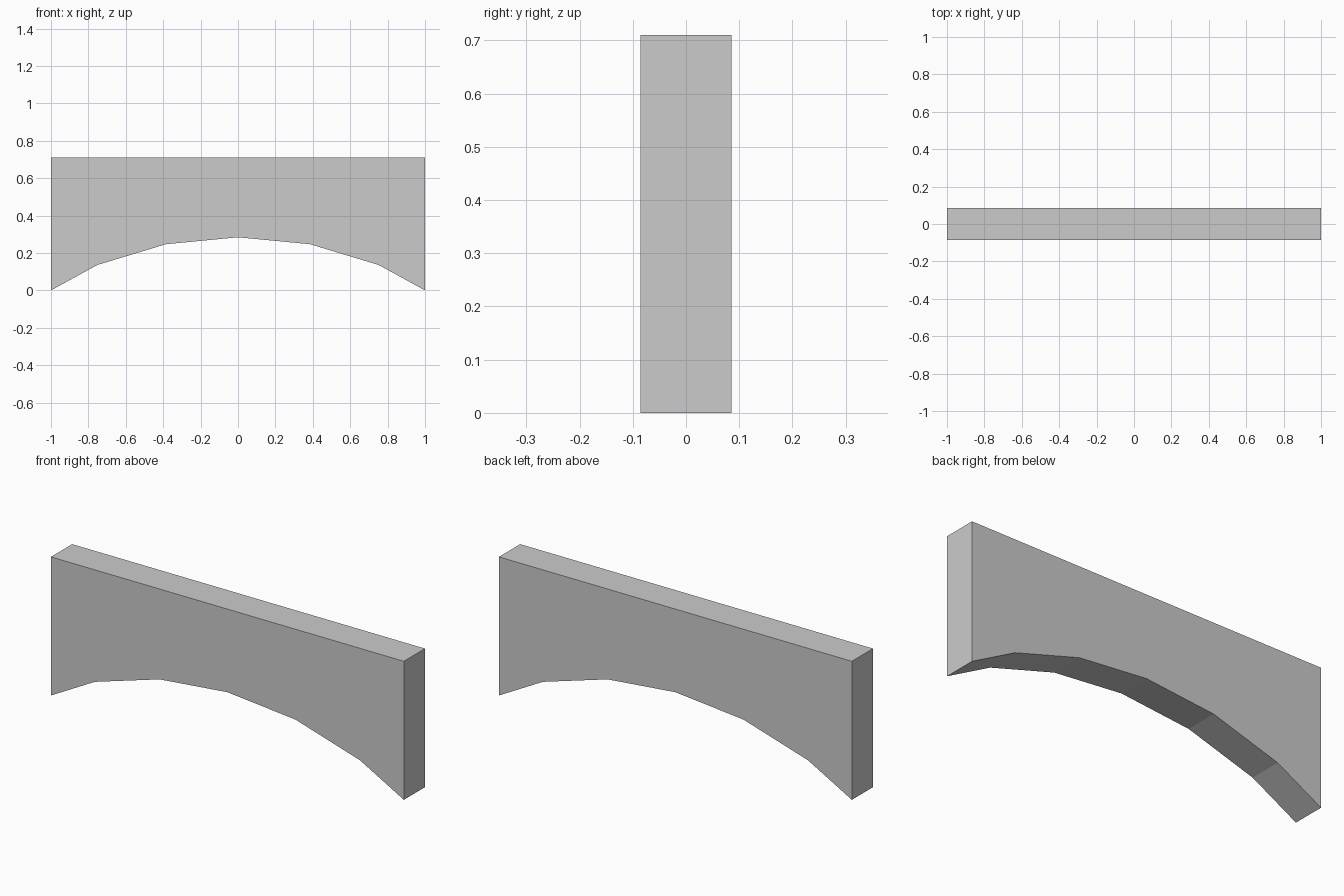
import bpy, bmesh

if "Cube" in bpy.data.objects:
    bpy.data.objects.remove(bpy.data.objects["Cube"])

HALF_DEPTH = 0.0855
HEIGHT = 0.71

# Right half of the faceted arch underside, from crown to foot
half_arch = [(0.0, 0.284), (0.385, 0.247), (0.752, 0.136), (1.0, 0.0)]
arch = [(-x, z) for x, z in reversed(half_arch[1:])] + half_arch
profile = arch + [(1.0, HEIGHT), (-1.0, HEIGHT)]

# Arch panel: front outline extruded through its thickness
bm = bmesh.new()
face = bm.faces.new([bm.verts.new((x, -HALF_DEPTH, z)) for x, z in profile])
extruded = bmesh.ops.extrude_face_region(bm, geom=[face], use_keep_orig=True)
moved = [g for g in extruded["geom"] if isinstance(g, bmesh.types.BMVert)]
bmesh.ops.translate(bm, verts=moved, vec=(0, 2 * HALF_DEPTH, 0))
bmesh.ops.recalc_face_normals(bm, faces=bm.faces)

mesh = bpy.data.meshes.new("arch_panel")
bm.to_mesh(mesh)
bm.free()
bpy.context.collection.objects.link(bpy.data.objects.new("arch_panel", mesh))
